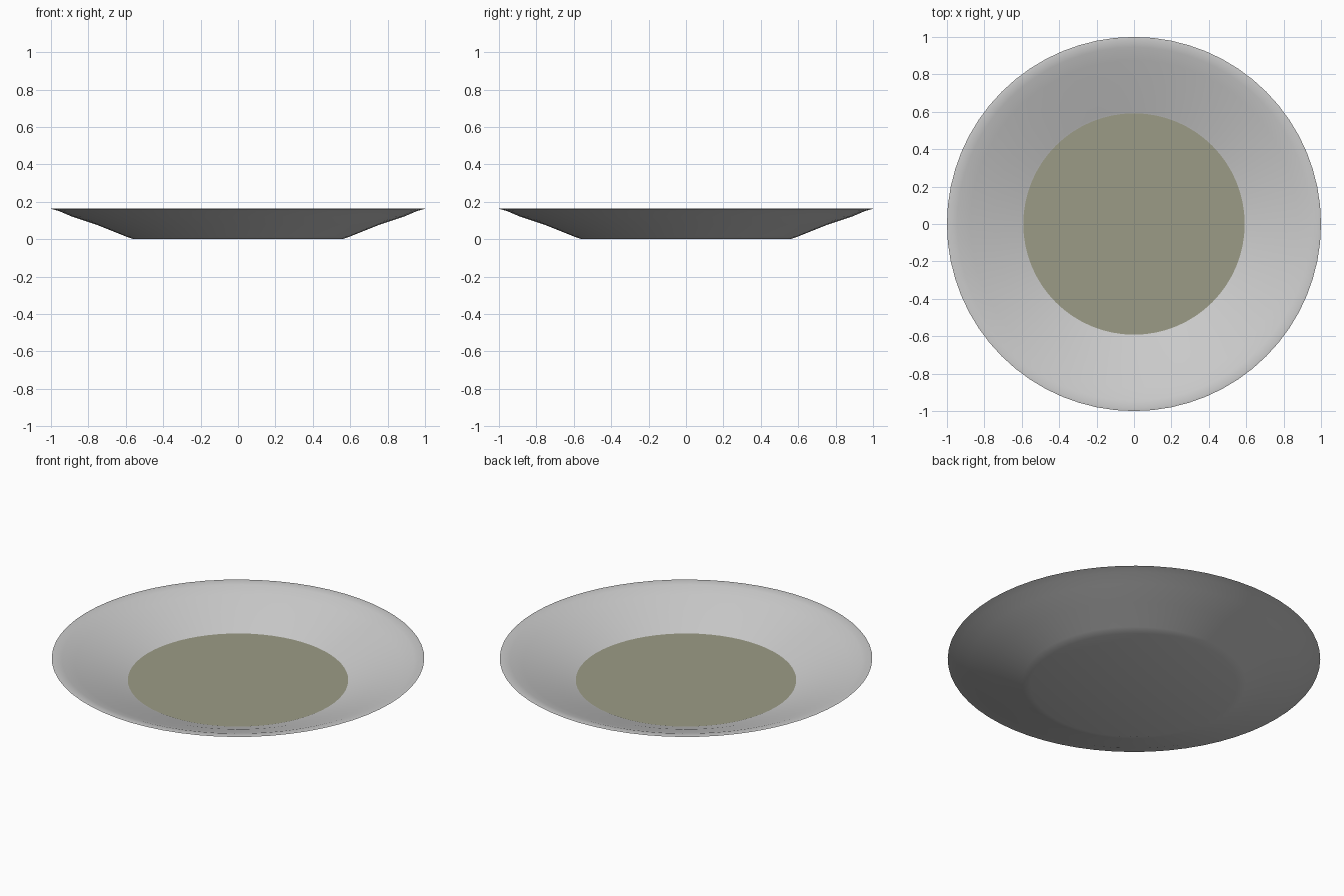
import bpy, bmesh, math

if "Cube" in bpy.data.objects:
    bpy.data.objects.remove(bpy.data.objects["Cube"])

SEGMENTS = 64


def lathe(name, profile, angle):
    """Spin an (r, z) profile around the z axis; r = 0 points collapse to a pole."""
    bm = bmesh.new()
    verts = [bm.verts.new((r, 0, z)) for r, z in profile]
    edges = [bm.edges.new(pair) for pair in zip(verts, verts[1:])]
    bmesh.ops.spin(bm, geom=verts + edges, cent=(0, 0, 0), axis=(0, 0, 1),
                   angle=math.tau, steps=SEGMENTS, use_merge=True)
    bmesh.ops.remove_doubles(bm, verts=bm.verts, dist=1e-5)
    bmesh.ops.recalc_face_normals(bm, faces=bm.faces)
    mesh = bpy.data.meshes.new(name)
    bm.to_mesh(mesh)
    bm.free()
    obj = bpy.data.objects.new(name, mesh)
    bpy.context.collection.objects.link(obj)
    bpy.ops.object.select_all(action='DESELECT')
    obj.select_set(True)
    bpy.context.view_layer.objects.active = obj
    bpy.ops.object.shade_smooth_by_angle(angle=math.radians(angle))
    return obj


# Plate: underside outwards, around the lip, then back along the inside
lathe("plate", [
    (0, 0), (0.555, 0), (0.60, 0.015), (0.757, 0.078), (0.885, 0.12),
    (0.955, 0.15), (1.0, 0.163), (0.985, 0.165), (0.945, 0.158),
    (0.875, 0.133), (0.75, 0.092), (0.60, 0.035), (0.55, 0.018), (0, 0.018),
], 40)

# Soup: shallow disc filling the plate's centre
soup = lathe("soup", [(0, 0.02), (0.555, 0.02), (0.592, 0.034), (0, 0.034)], 30)
mat = bpy.data.materials.new("soup_olive")
mat.diffuse_color = (0.33, 0.33, 0.24, 1)
mat.use_nodes = True
mat.node_tree.nodes["Principled BSDF"].inputs["Base Color"].default_value = mat.diffuse_color
soup.data.materials.append(mat)
